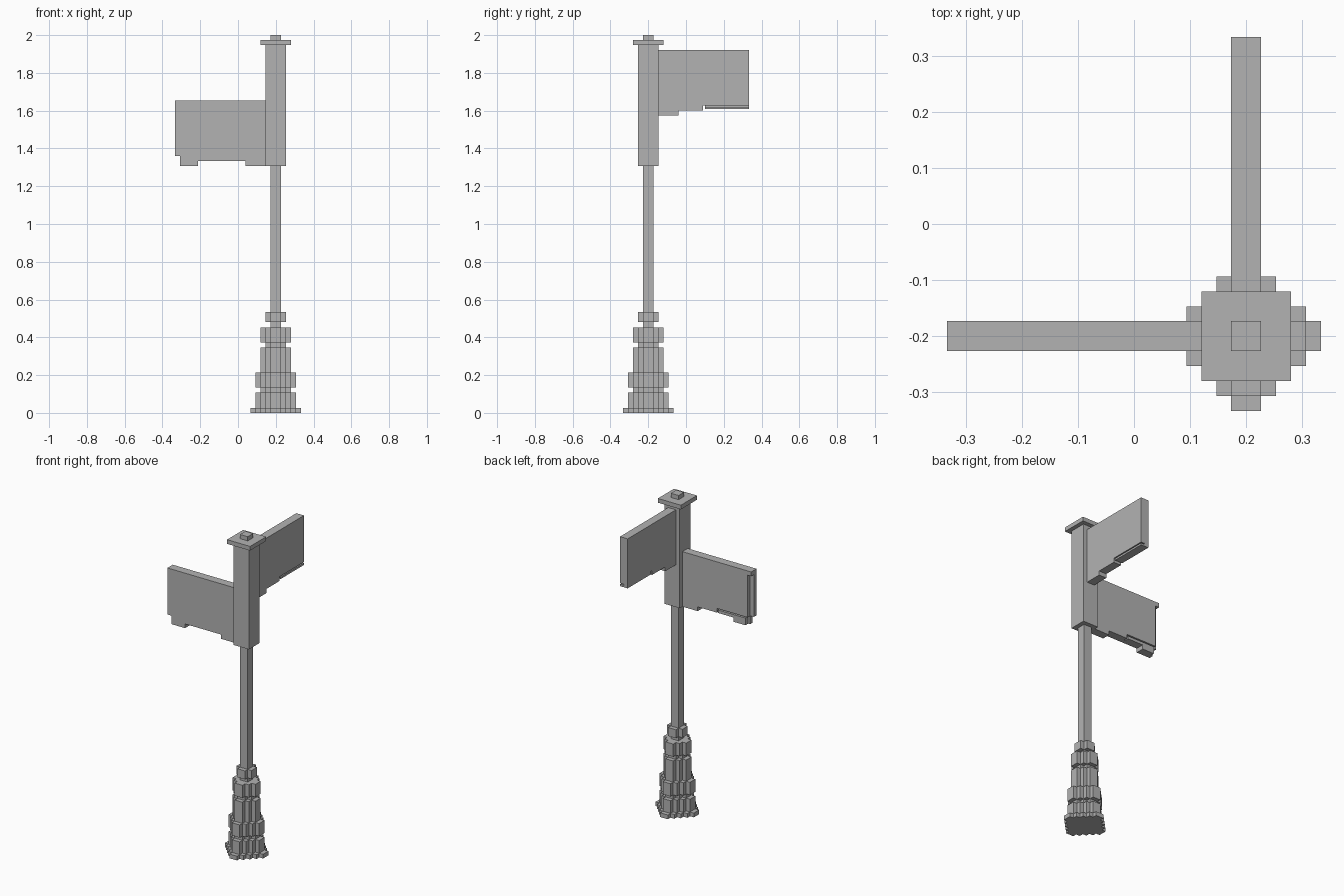
import bpy
import bmesh
from mathutils import Vector

cube = bpy.data.objects.get("Cube")
if cube:
    bpy.data.objects.remove(cube, do_unlink=True)

UNIT = 2 / 75                      # size of one building block
CENTRE = Vector((0.2, -0.2, 0))    # axis of the post

grey = bpy.data.materials.new("plain grey")
grey.use_nodes = True
grey.diffuse_color = (0.45, 0.45, 0.45, 1)
grey.node_tree.nodes["Principled BSDF"].inputs["Base Color"].default_value = grey.diffuse_color


def prism(name, outline, axis, lo, hi):
    """Extrude a flat outline along an axis, in block units from the post axis."""
    place = {"x": lambda a, b, d: (d, a, b),
             "y": lambda a, b, d: (a, d, b),
             "z": lambda a, b, d: (a, b, d)}[axis]
    bm = bmesh.new()
    face = bm.faces.new([bm.verts.new(Vector(place(a, b, lo)) * UNIT + CENTRE)
                         for a, b in outline])
    extruded = bmesh.ops.extrude_face_region(bm, geom=[face])["geom"]
    moved = [v for v in extruded if isinstance(v, bmesh.types.BMVert)]
    bmesh.ops.translate(bm, verts=moved, vec=Vector(place(0, 0, hi - lo)) * UNIT)
    # The starting face is kept as the closing cap
    if not face.is_valid:
        bm.faces.new([v for v in bm.verts if v not in moved])
    bmesh.ops.recalc_face_normals(bm, faces=bm.faces)
    mesh = bpy.data.meshes.new(name)
    bm.to_mesh(mesh)
    bm.free()
    mesh.materials.append(grey)
    obj = bpy.data.objects.new(name, mesh)
    bpy.context.collection.objects.link(obj)
    return obj


def rect(a0, b0, a1, b1):
    return [(a0, b0), (a1, b0), (a1, b1), (a0, b1)]


def stepped_round(r):
    """Diamond outline made of single block steps."""
    quarter = []
    for i in range(r):
        quarter.append((r - i, i + 1))
        if i < r - 1:
            quarter.append((r - i - 1, i + 1))
    points = []
    for _ in range(4):
        points += quarter
        quarter = [(-y, x) for x, y in quarter]
    return points


# Stepped pedestal, from the ground up: radius, bottom, top
layers = [("base_plate", 5, 0, 1), ("lower_drum", 4, 1, 4), ("lower_neck", 3, 4, 5),
          ("wide_ring", 4, 5, 8), ("middle_drum", 3, 8, 13), ("middle_neck", 2, 13, 14),
          ("upper_ring", 3, 14, 17), ("upper_neck", 1, 17, 18), ("collar", 2, 18, 20)]
for name, radius, bottom, top in layers:
    prism(name, stepped_round(radius), "z", bottom, top)

# Square post, sleeve, cap and finial
for name, half, bottom, top in [("pole", 1, 20, 49), ("sleeve", 2, 49, 73),
                                ("cap", 3, 73, 74), ("finial", 1, 74, 75)]:
    prism(name, rect(-half, -half, half, half), "z", bottom, top)

# Lower sign: full front panel, back panel with a slot and a recessed end
prism("lower_sign_front",
      [(-2, 49), (-2, 62), (-20, 62), (-20, 51), (-19, 51), (-19, 49),
       (-15.4, 49), (-15.4, 50), (-6, 50), (-6, 49)], "y", -1, 0)
prism("lower_sign_back",
      [(-2, 49), (-2, 62), (-20, 62), (-20, 61), (-19, 61), (-19, 51),
       (-11, 51), (-11, 50), (-6, 50), (-6, 49)], "y", 0, 1)
prism("lower_sign_rail", rect(-18.5, 50, -11.3, 50.7), "y", 0, 1)
prism("lower_sign_foot", rect(-18.5, 49, -15.4, 50), "y", 0, 1)

# Upper sign: panel with a thin rail under its outer half
prism("upper_sign",
      [(2, 59), (6, 59), (6, 60), (10.9, 60), (10.9, 61),
       (20, 61), (20, 72), (2, 72)], "x", -1, 1)
prism("upper_sign_lip", rect(11.3, 60.3, 20, 61), "x", -1, 0)
prism("upper_sign_rail", rect(11.3, 60.3, 20, 60.75), "x", 0, 1)
